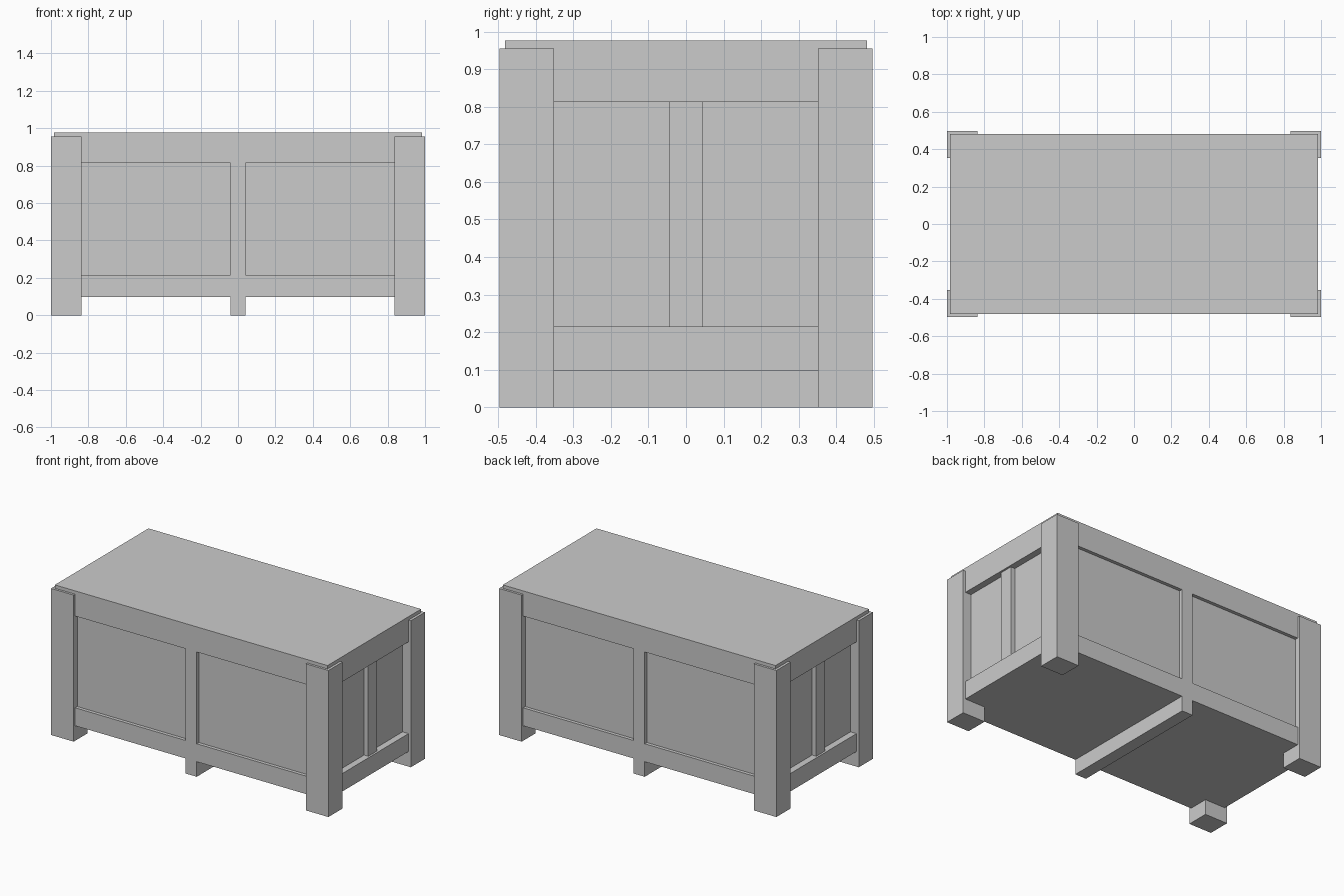
import bpy
import bmesh

if "Cube" in bpy.data.objects:
    bpy.data.objects.remove(bpy.data.objects["Cube"])


def box(name, x, y, z):
    """Axis-aligned box from (min, max) ranges."""
    bm = bmesh.new()
    bmesh.ops.create_cube(bm, size=1)
    for v in bm.verts:
        for i, (lo, hi) in enumerate((x, y, z)):
            v.co[i] = lo if v.co[i] < 0 else hi
    mesh = bpy.data.meshes.new(name)
    bm.to_mesh(mesh)
    bm.free()
    ob = bpy.data.objects.new(name, mesh)
    bpy.context.collection.objects.link(ob)
    return ob


def span(side, inner, outer):
    """Range between two distances on one side of the centre."""
    return tuple(sorted((side * inner, side * outer)))


RX, RY = 0.983, 0.482      # outer face of the rails
PX, PY = 0.94, 0.46        # outer face of the recessed panels
Z0, Z1, Z2, Z3 = 0.098, 0.215, 0.813, 0.977

# Chest body: bottom rails with floor, recessed panels, top rails with lid
box("bottom_rails", (-RX, RX), (-RY, RY), (Z0, Z1))
box("panels", (-PX, PX), (-PY, PY), (Z1, Z2))
box("lid_and_top_rails", (-RX, RX), (-RY, RY), (Z2, Z3))

# Runner under the middle of the floor
box("centre_runner", (-0.04, 0.04), (-RY, RY), (0, Z0))

# Middle stiles on the long sides and ends
for s, long_name, end_name in ((-1, "front", "left"), (1, "back", "right")):
    box(long_name + "_stile", (-0.04, 0.04), span(s, PY, RY), (Z1, Z2))
    box(end_name + "_stile", span(s, PX, 0.97), (-0.044, 0.044), (Z1, Z2))

# Corner legs, standing slightly proud of the rails
for sx, x_name in ((-1, "left"), (1, "right")):
    for sy, y_name in ((-1, "front"), (1, "back")):
        box(f"{y_name}_{x_name}_leg", span(sx, 0.837, 1.0),
            span(sy, 0.352, 0.497), (0, 0.955))
